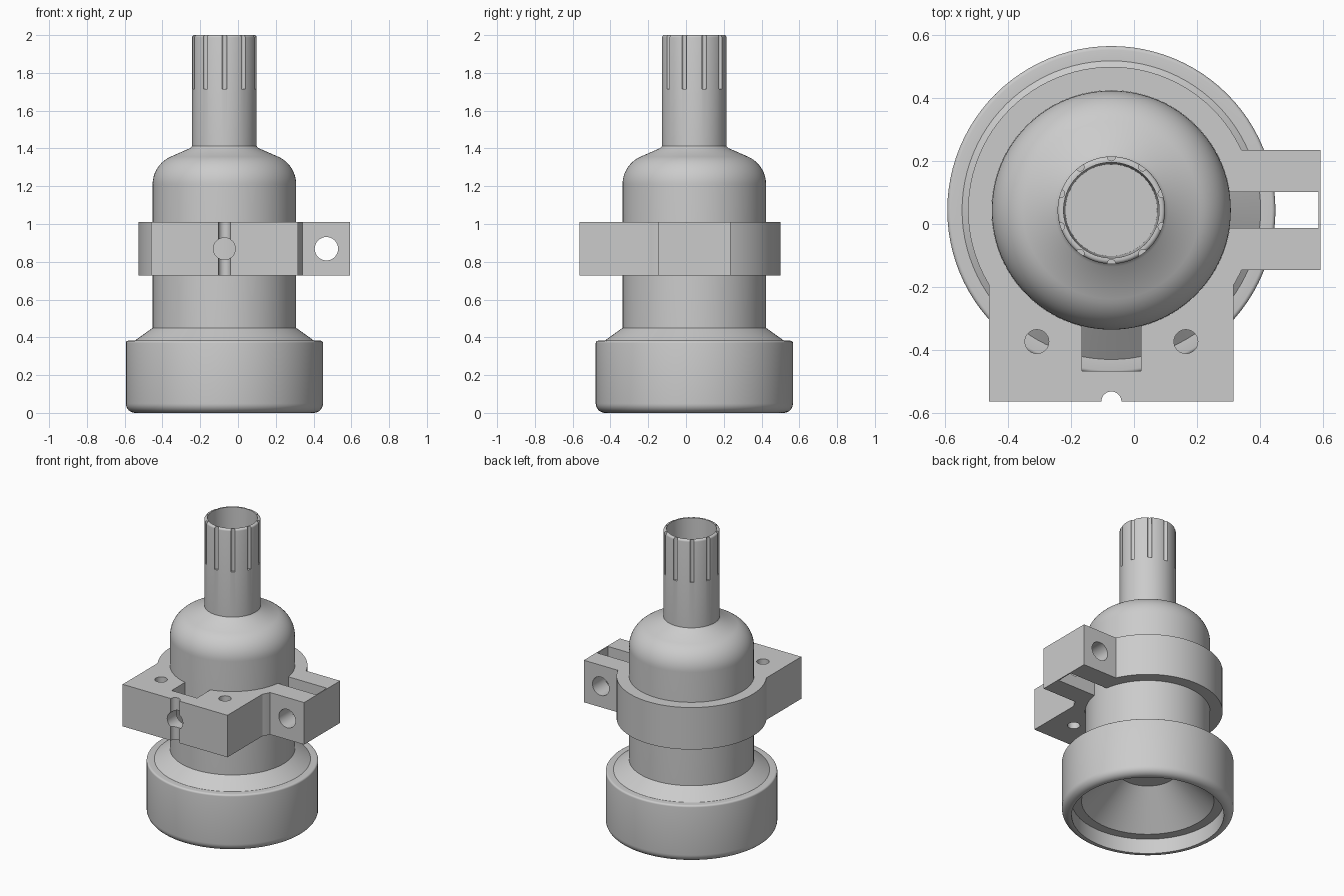
import bpy, bmesh, math
from mathutils import Matrix, Vector

if "Cube" in bpy.data.objects:
    bpy.data.objects.remove(bpy.data.objects["Cube"], do_unlink=True)

AX, AY = -0.072, 0.044          # axis of the turned body
Z0, Z1 = 0.728, 1.01            # clamp bottom and top
ZM = (Z0 + Z1) / 2

grey = bpy.data.materials.new("plain_grey")
grey.use_nodes = True
grey.diffuse_color = (0.6, 0.6, 0.6, 1)
grey.node_tree.nodes["Principled BSDF"].inputs["Base Color"].default_value = (0.6, 0.6, 0.6, 1)


def add_object(name, bm):
    bmesh.ops.recalc_face_normals(bm, faces=bm.faces)
    mesh = bpy.data.meshes.new(name)
    bm.to_mesh(mesh)
    bm.free()
    mesh.materials.append(grey)
    obj = bpy.data.objects.new(name, mesh)
    bpy.context.collection.objects.link(obj)
    return obj


def lathe(name, profile, steps=96):
    """Turn an (r, z) profile, starting and ending on the axis, into a solid."""
    bm = bmesh.new()
    verts = [bm.verts.new((AX + r, AY, z)) for r, z in profile]
    edges = [bm.edges.new(pair) for pair in zip(verts, verts[1:])]
    bmesh.ops.spin(bm, geom=verts + edges, cent=(AX, AY, 0), axis=(0, 0, 1),
                   angle=math.tau, steps=steps, use_merge=True)
    bmesh.ops.remove_doubles(bm, verts=bm.verts, dist=1e-5)
    return add_object(name, bm)


def box(name, x, y, z):
    bm = bmesh.new()
    size = Vector((x[1] - x[0], y[1] - y[0], z[1] - z[0]))
    mid = Vector((sum(x) / 2, sum(y) / 2, sum(z) / 2))
    bmesh.ops.create_cube(bm, size=1, matrix=Matrix.Translation(mid) @ Matrix.Diagonal(size.to_4d()))
    return add_object(name, bm)


def cylinder(name, centre, radius, depth, along_y=False, segments=32):
    bm = bmesh.new()
    turn = Matrix.Rotation(math.pi / 2 if along_y else 0, 4, "X")
    bmesh.ops.create_cone(bm, cap_ends=True, segments=segments, radius1=radius, radius2=radius,
                          depth=depth, matrix=Matrix.Translation(centre) @ turn)
    return add_object(name, bm)


def combine(obj, other, operation):
    """Apply a boolean and drop the helper."""
    mod = obj.modifiers.new("cut", "BOOLEAN")
    mod.object, mod.operation, mod.solver = other, operation, "EXACT"
    bpy.context.view_layer.objects.active = obj
    bpy.ops.object.modifier_apply(modifier=mod.name)
    bpy.data.objects.remove(other, do_unlink=True)


def smooth(obj, degrees=30):
    bpy.ops.object.select_all(action="DESELECT")
    obj.select_set(True)
    bpy.context.view_layer.objects.active = obj
    bpy.ops.object.shade_smooth_by_angle(angle=math.radians(degrees))


def arc(cr, cz, radius, start, end, n=8):
    """Points of a circular arc, angles in degrees."""
    angles = [math.radians(start + (end - start) * i / n) for i in range(n + 1)]
    return [(cr + radius * math.cos(a), cz + radius * math.sin(a)) for a in angles]


# Turned body: hollow flared foot, barrel, domed shoulder and open neck
profile = [(0, 0.31), (0.18, 0.31), (0.403, 0.1), (0.463, 0.1), (0.463, 0.0)]
profile += arc(0.472, 0.05, 0.05, -90, 0)                      # rounded foot
profile += arc(0.51, 0.37, 0.012, 0, 90, 4)                    # foot rim
profile += [(0.475, 0.382), (0.38, 0.45)]
profile += arc(0.22, 1.21, 0.16, 0, 67, 12)                    # shoulder
profile += [(0.18, 1.402), (0.171, 1.412)]
profile += arc(0.159, 1.988, 0.012, 0, 90, 4)                  # neck lip
profile += [(0.152, 2.0), (0.146, 1.45), (0, 1.45)]
body = lathe("body", profile)

# Ten grip grooves around the neck
for i in range(10):
    a = math.tau * i / 10 + math.pi / 2
    spot = (AX + 0.17 * math.cos(a), AY + 0.17 * math.sin(a), 1.915)
    combine(body, cylinder("groove", spot, 0.013, 0.4, segments=16), "DIFFERENCE")
smooth(body)

# Clamp: ring, front block and side lugs joined together
clamp = cylinder("clamp", (AX, AY, ZM), 0.456, Z1 - Z0, segments=96)
combine(clamp, box("block", (-0.461, 0.317), (-0.565, AY), (Z0, Z1)), "UNION")
combine(clamp, box("lugs", (AX, 0.594), (-0.147, 0.235), (Z0, Z1)), "UNION")

# Clamp openings: bore, lug slot, front window, notch and screw holes
openings = [
    cylinder("bore", (AX, AY, ZM), 0.3805, 1, segments=96),
    box("slot", (AX, 0.587), (-0.012, 0.102), (0.5, 1.2)),
    box("window", (-0.166, 0.022), (-0.467, -0.2), (0.5, 1.2)),
    cylinder("notch", (AX, -0.565, ZM), 0.032, 1),
    cylinder("front_hole", (AX, -0.5, ZM), 0.058, 0.2, along_y=True),
    cylinder("lug_hole", (0.468, AY, ZM), 0.062, 1, along_y=True),
]
openings += [cylinder("screw_hole", (AX + dx, -0.374, ZM), 0.038, 1) for dx in (-0.237, 0.237)]
for cutter in openings:
    combine(clamp, cutter, "DIFFERENCE")
smooth(clamp)
